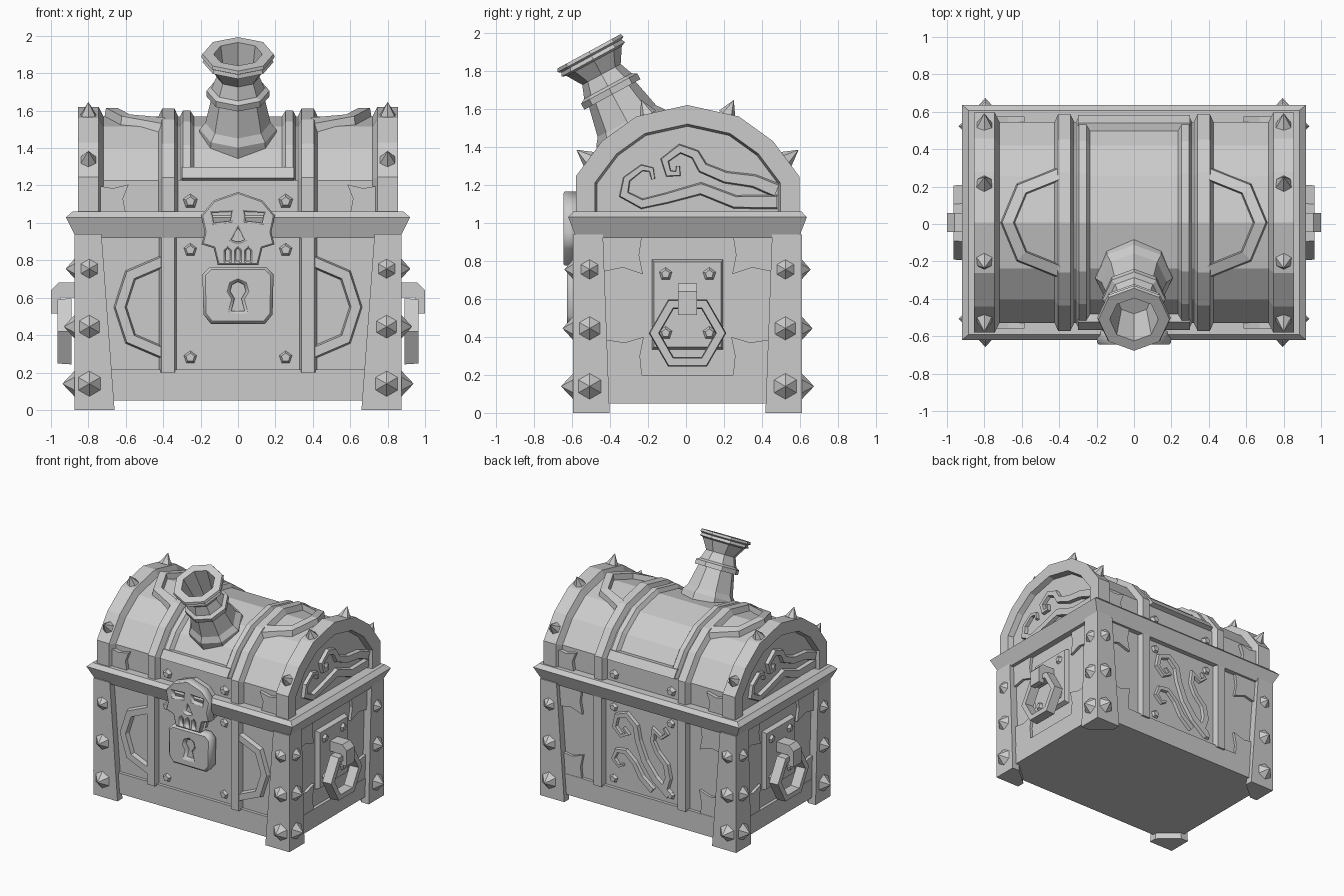
import bpy, bmesh, math
from mathutils import Matrix, Vector

if "Cube" in bpy.data.objects:
    bpy.data.objects.remove(bpy.data.objects["Cube"])

mat = bpy.data.materials.new("stone_grey")
mat.diffuse_color = (0.6, 0.6, 0.6, 1)
mat.use_nodes = True
mat.node_tree.nodes["Principled BSDF"].inputs["Base Color"].default_value = mat.diffuse_color
YOFF = 0.008


def finish(name, bm):
    bmesh.ops.recalc_face_normals(bm, faces=bm.faces[:])
    me = bpy.data.meshes.new(name)
    bm.to_mesh(me)
    bm.free()
    me.materials.append(mat)
    ob = bpy.data.objects.new(name, me)
    ob.location.y = YOFF
    bpy.context.collection.objects.link(ob)
    return ob


def loft(name, rings, closed=False):
    """Skin a list of equal-length point rings, capping the ends."""
    bm = bmesh.new()
    vs = [[bm.verts.new(p) for p in r] for r in rings]
    n = len(vs[0])
    pairs = list(zip(vs, vs[1:])) + ([(vs[-1], vs[0])] if closed else [])
    for a, b in pairs:
        for i in range(n):
            j = (i + 1) % n
            bm.faces.new((a[i], a[j], b[j], b[i]))
    if not closed:
        bm.faces.new(vs[0])
        bm.faces.new(vs[-1])
    return finish(name, bm)


def prism(name, pts, f, w0, w1, s=1.0):
    cx = sum(p[0] for p in pts) / len(pts)
    cy = sum(p[1] for p in pts) / len(pts)
    top = [f(cx + (u - cx) * s, cy + (v - cy) * s, w1) for u, v in pts]
    return loft(name, [[f(u, v, w0) for u, v in pts], top])


def strip(name, pts, widths, f, w0, w1, closed=False, chamfer=0.7):
    """Raised ribbon along a 2D path with mitred corners."""
    P = [Vector(p) for p in pts]
    n, rings = len(P), []
    for i, p in enumerate(P):
        a = P[i - 1] if (i or closed) else None
        b = P[(i + 1) % n] if (i < n - 1 or closed) else None
        d1 = (p - a).normalized() if a else (b - p).normalized()
        d2 = (b - p).normalized() if b else d1
        t = (d1 + d2).normalized()
        nrm = Vector((-t.y, t.x)) / max(0.6, t.dot(d1))
        h = (widths[i] if isinstance(widths, list) else widths) / 2
        rings.append([f(*(p + nrm * h * k), w) for k, w in
                      ((-1, w0), (-chamfer, w1), (chamfer, w1), (1, w0))])
    return loft(name, rings, closed)


def cone(name, loc, normal, r, r2, h, n=6):
    bm = bmesh.new()
    m = Matrix.Translation(loc) @ Vector(normal).to_track_quat('Z', 'Y').to_matrix().to_4x4()
    bmesh.ops.create_cone(bm, cap_ends=True, segments=n, radius1=r, radius2=r2, depth=h,
                          matrix=m @ Matrix.Translation((0, 0, h / 2 - 0.004)))
    return finish(name, bm)


def cutout(name, outlines, y, half, bevel=0.012):
    """Front-facing plate with holes from filled 2D outlines."""
    cu = bpy.data.curves.new(name, 'CURVE')
    cu.dimensions, cu.fill_mode = '2D', 'BOTH'
    cu.extrude, cu.bevel_depth, cu.bevel_resolution, cu.offset = half - bevel, bevel, 0, -bevel
    for o in outlines:
        sp = cu.splines.new('POLY')
        sp.points.add(len(o) - 1)
        sp.use_cyclic_u = True
        for q, (u, v) in zip(sp.points, o):
            q.co = (u, v, 0, 1)
    tmp = bpy.data.objects.new(name, cu)
    bpy.context.collection.objects.link(tmp)
    dg = bpy.context.evaluated_depsgraph_get()
    me = bpy.data.meshes.new_from_object(tmp.evaluated_get(dg))
    bpy.data.objects.remove(tmp)
    bm = bmesh.new()
    bm.from_mesh(me)
    bmesh.ops.remove_doubles(bm, verts=bm.verts[:], dist=1e-5)
    bm.transform(Matrix.Translation((0, y, 0)) @ Matrix.Rotation(math.pi / 2, 4, 'X'))
    return finish(name, bm)


def mirror(half):
    return half + [(-u, v) for u, v in reversed(half) if abs(u) > 1e-6]


# Wall mappings: (across, up, outwards) to 3D
F = lambda u, v, w: (u, -0.545 - w, v)
B = lambda u, v, w: (-u, 0.545 + w, v)
R = lambda u, v, w: (0.815 + w, u, v)
L = lambda u, v, w: (-0.815 - w, -u, v)

# Lid arch outline
ARCH = [(0.588, 1.05), (0.588, 1.245), (0.45, 1.43), (0.27, 1.56), (0, 1.62)]


def arch(d, skip=0):
    return mirror([(y * (1 - d / 0.588), 1.05 + (z - 1.05) * (1 - d / 0.57)) for y, z in ARCH[skip:]])


def arch_z(y, d):
    pts = arch(d)[1:5]
    for (a, za), (b, zb) in zip(pts, pts[1:]):
        if abs(y) >= b:
            return zb + (za - zb) * (abs(y) - b) / (a - b)


def arch_loft(name, secs, skip=0):
    return loft(name, [[(x, y, z) for y, z in arch(d, skip)] for x, d in secs])


def rect_loft(name, secs):
    return loft(name, [[(sx * hx, sy * hy, z) for sx, sy in ((1, 1), (-1, 1), (-1, -1), (1, -1))]
                       for z, hx, hy in secs])


# Chest body, rim and lid barrel
rect_loft("chest_body", [(0.05, 0.815, 0.545), (0.95, 0.815, 0.545)])
rect_loft("lid_rim", [(0.92, 0.865, 0.585), (1.03, 0.92, 0.628), (1.06, 0.885, 0.6)])
arch_loft("lid_barrel", [(-0.76, 0.05), (0.76, 0.05)])

# Parts repeated left and right
for s in (-1, 1):
    arch_loft("lid_end_cap", [(s * x, d) for x, d in
              ((0.72, 0.05), (0.745, 0), (0.855, 0), (0.855, 0.1), (0.81, 0.112))])
    arch_loft("lid_band", [(s * x, d) for x, d in
              ((0.32, 0.05), (0.34, 0.008), (0.405, 0.008), (0.425, 0.05))])
    arch_loft("lid_frame_side", [(s * x, d) for x, d in
              ((0.235, 0.05), (0.255, 0.02), (0.295, 0.02), (0.31, 0.05))], 1)
    prism("lid_frame_end", [(s * 0.575, 1.24), (s * 0.533, 1.3), (s * 0.47, 1.29), (s * 0.52, 1.22)],
          lambda u, v, w: (w, u, v), -0.3, 0.3)
    # lid brace following the arch
    strip("lid_brace", [(s * 0.4, 0.26), (s * 0.6, 0.18), (s * 0.675, 0), (s * 0.6, -0.18), (s * 0.4, -0.26)],
          0.08, lambda u, v, w: (u, v, arch_z(v, 0.05) + w), -0.03, 0.045)
    strip("front_brace", [(s * 0.4, 0.795), (s * 0.575, 0.72), (s * 0.63, 0.55), (s * 0.575, 0.38), (s * 0.4, 0.305)],
          0.07, F, -0.01, 0.035)
    # spikes along the lid ends
    for y, nz in ((-0.52, 0.75), (-0.21, 4.0), (0.21, 4.0), (0.52, 0.75)):
        cone("lid_spike", (s * 0.8, y, arch_z(y, 0)), (0, math.copysign(1, y), nz if nz < 1 else 2.2),
             0.048, 0, 0.085)
    # hanger hook
    prism("handle_hook", [(0.82, 0.68), (0.96, 0.68), (1.0, 0.64), (1.0, 0.515), (0.95, 0.515), (0.95, 0.6), (0.82, 0.6)],
          lambda u, v, w: (s * u, w, v), -0.05, 0.05)
    for t in (-1, 1):
        # corner legs with tapered inner edges
        foot = [(0.875, 0.602), (0.66, 0.602), (0.66, 0.54), (0.81, 0.41), (0.875, 0.41)]
        head = [(0.875, 0.602), (0.73, 0.602), (0.73, 0.53), (0.81, 0.445), (0.875, 0.445)]
        loft("corner_leg", [[(s * x, t * y, z) for x, y in p] for p, z in ((foot, 0), (head, 0.94))])
        for z, r, h in ((0.755, 0.056, 0.05), (0.445, 0.066, 0.06), (0.14, 0.072, 0.068)):
            cone("leg_spike", (s * 0.795, t * 0.602, z), (0, t, 0), r, 0, h)
            cone("leg_spike", (s * 0.875, t * 0.515, z), (s, 0, 0), r, 0, h)

# Straps, skirting boards, rivets and torn plates on front and back
for f in (F, B):
    prism("skirting_board", [(-0.78, 0.05), (0.78, 0.05), (0.78, 0.215), (-0.78, 0.215)], f, -0.02, 0.025)
    for s in (-1, 1):
        strip("wall_strap", [(s * 0.375, 0.2), (s * 0.375, 0.95)], 0.1, f, -0.01, 0.04)
        for z in (0.28, 0.855, 1.115):
            cone("rivet", f(s * 0.255, z, -0.006), f(0, 0, 1 - 0.545), 0.042, 0.024, 0.03, 5)
        prism("lid_torn_plate", [(s * 0.76, 1.05), (s * 0.6, 1.05), (s * 0.615, 1.13), (s * 0.585, 1.205),
                                 (s * 0.67, 1.185), (s * 0.76, 1.2)], f, -0.02, 0.022)

# Torn plates beside the legs
for f, k, walls in ((R, 0, "side"), (L, 0, "side"), (B, 0.29, "back")):
    for s in (-1, 1):
        up = [(0.46, 0.93), (0.24, 0.93), (0.255, 0.83), (0.235, 0.73), (0.34, 0.765), (0.46, 0.74)]
        low = [(0.46, 0.2), (0.24, 0.2), (0.25, 0.3), (0.23, 0.4), (0.33, 0.37), (0.46, 0.39)]
        for p in (up, low):
            prism(walls + "_torn_plate", [(s * (u + k), v) for u, v in p], f, -0.02, 0.022)

# Side walls: skirting, handle plate, ring and lid swirls
swirl_a = [(-0.18, 1.23), (-0.19, 1.28), (-0.24, 1.29), (-0.32, 1.23), (-0.335, 1.15), (-0.24, 1.1),
           (-0.11, 1.13), (0.07, 1.18), (0.25, 1.11), (0.47, 1.11)]
swirl_b = [(-0.05, 1.3), (-0.05, 1.26), (-0.1, 1.26), (-0.12, 1.33), (-0.04, 1.39), (0.04, 1.36),
           (0.08, 1.29), (0.2, 1.24), (0.35, 1.22), (0.47, 1.17)]
for f in (R, L):
    prism("skirting_board", [(-0.5, 0.05), (0.5, 0.05), (0.5, 0.2), (-0.5, 0.2)], f, -0.02, 0.025)
    prism("handle_plate", [(-0.19, 0.33), (0.19, 0.33), (0.19, 0.81), (-0.19, 0.81)], f, -0.01, 0.035, 0.93)
    for u in (-0.115, 0.115):
        for v in (0.42, 0.73):
            cone("rivet", f(u, v, 0.033), f(0, 0, 0)[:1] + (0, 0), 0.04, 0.022, 0.025, 5)
    strip("ring_handle", [(0.175 * math.cos(i * math.pi / 3), 0.42 + 0.175 * math.sin(i * math.pi / 3))
                          for i in range(6)], 0.05, f, 0.075, 0.15, True, 0.8)
    for p in (swirl_a, swirl_b):
        strip("lid_swirl", p, [0.022 + 0.007 * i for i in range(10)], f, -0.02, 0.022)

# Back wall scrollwork
for p in ([(-0.16, 0.72), (-0.12, 0.68), (-0.18, 0.65), (-0.24, 0.71), (-0.22, 0.8), (-0.13, 0.83),
           (-0.05, 0.76), (-0.03, 0.65), (0.03, 0.5), (0.12, 0.38), (0.25, 0.28)],
          [(-0.16, 0.42), (-0.2, 0.4), (-0.25, 0.45), (-0.22, 0.52), (-0.14, 0.53), (-0.06, 0.46),
           (0.0, 0.36), (0.1, 0.28)],
          [(0.2, 0.81), (0.23, 0.77), (0.18, 0.73), (0.11, 0.77), (0.1, 0.68), (0.14, 0.6),
           (0.22, 0.52), (0.24, 0.42), (0.2, 0.3)]):
    strip("back_scroll", p, [0.02 + 0.006 * i for i in range(len(p))], B, -0.01, 0.025)

# Skull clasp with cut eyes, nose and tooth gaps over a backing plate
skull = mirror([(0, 1.165), (0.13, 1.12), (0.197, 1.04), (0.178, 0.95), (0.195, 0.885), (0.13, 0.865), (0.108, 0.775)])
eye = [(0.04, 1.01), (0.13, 1.0), (0.14, 1.055), (0.035, 1.06)]
holes = [eye, [(-u, v) for u, v in eye],
         [(0, 0.975), (0.035, 0.91), (0.012, 0.9), (-0.012, 0.9), (-0.035, 0.91)]]
for u in (-0.055, 0, 0.055):
    holes.append([(u - 0.012, 0.795), (u + 0.012, 0.795), (u + 0.012, 0.85), (u, 0.865), (u - 0.012, 0.85)])
cutout("skull_clasp", [skull] + holes, -0.615, 0.038, 0.008)
prism("skull_backing", [(u * 0.95, 0.97 + (v - 0.97) * 0.95) for u, v in skull], F, -0.03, 0.073)

# Padlock plate with keyhole
lock = mirror([(0.15, 0.765), (0.19, 0.725), (0.185, 0.51), (0.145, 0.46)])
key = mirror([(0, 0.685), (0.032, 0.67), (0.042, 0.635), (0.018, 0.595), (0.035, 0.53)])
cutout("lock_plate", [lock, key], -0.59, 0.045, 0.015)
prism("lock_backing", [(u * 0.9, 0.61 + (v - 0.61) * 0.9) for u, v in lock], F, -0.03, 0.06)

# Cannon barrel on the lid
prof = [(-0.14, 0.21), (0.0, 0.205), (0.04, 0.175), (0.2, 0.14), (0.2, 0.168), (0.235, 0.168), (0.25, 0.142),
        (0.32, 0.115), (0.4, 0.165), (0.41, 0.19), (0.43, 0.18), (0.44, 0.197), (0.458, 0.19), (0.458, 0.13), (0.22, 0.095)]
tilt = Matrix.Translation((0, -0.3, 1.5)) @ Matrix.Rotation(math.radians(28.5), 4, 'X')
loft("cannon", [[tilt @ Vector((r * math.cos(i * math.pi / 4), r * math.sin(i * math.pi / 4), h))
                 for i in range(8)] for h, r in prof])
